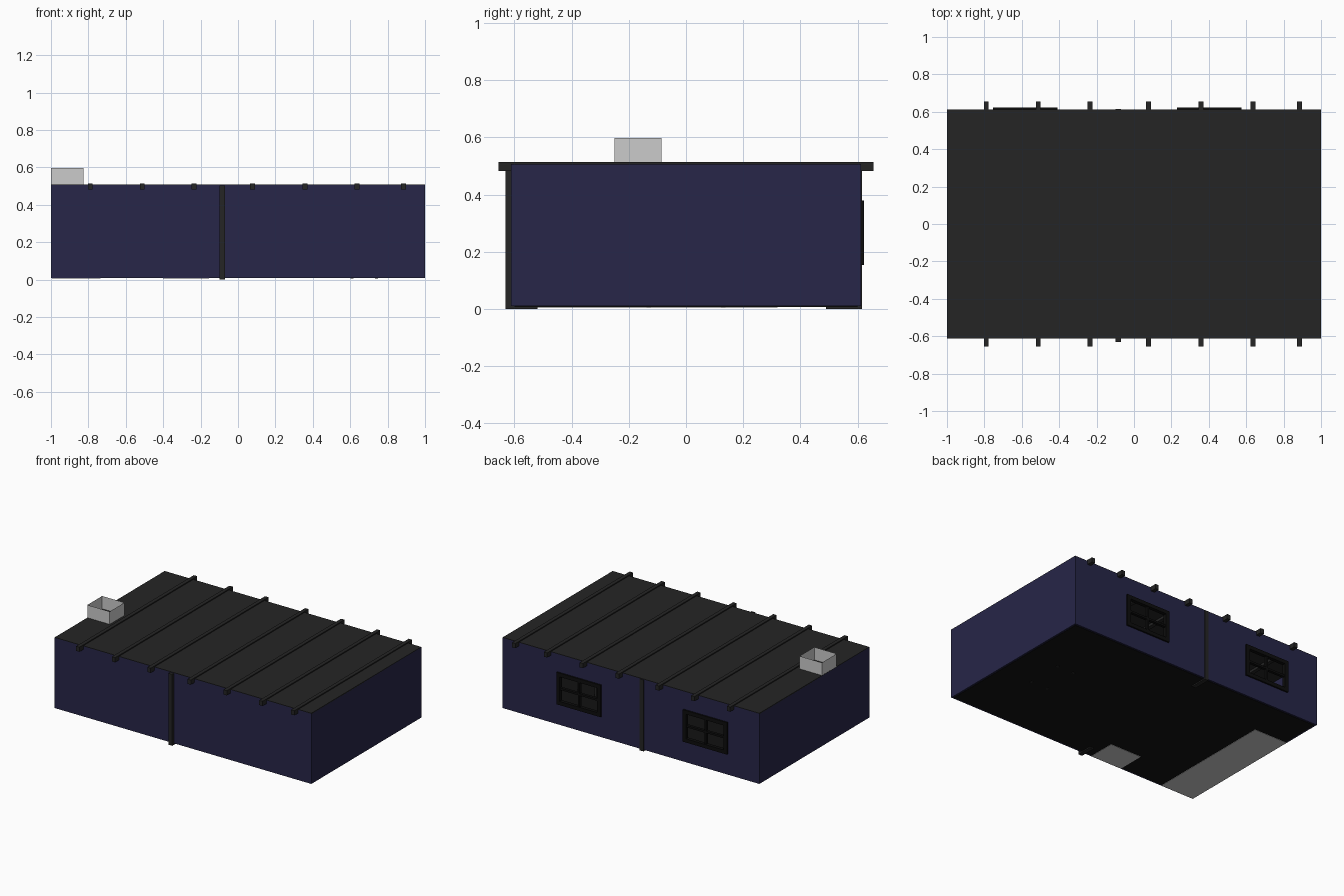
import bpy, bmesh

if "Cube" in bpy.data.objects:
    bpy.data.objects.remove(bpy.data.objects["Cube"])


def material(name, rgb):
    m = bpy.data.materials.new(name)
    m.diffuse_color = (*rgb, 1)
    m.use_nodes = True
    m.node_tree.nodes["Principled BSDF"].inputs["Base Color"].default_value = m.diffuse_color
    return m


WALL = material("navy_wall", (0.020, 0.019, 0.065))
DARK = material("dark_roof", (0.018, 0.018, 0.018))
BLACK = material("black_frame", (0.004, 0.004, 0.004))
FLOOR = material("dark_floor", (0.006, 0.006, 0.006))


def build(name, boxes, mat=None):
    """One object made of boxes given as (x0, x1, y0, y1, z0, z1)."""
    bm = bmesh.new()
    for x0, x1, y0, y1, z0, z1 in boxes:
        for v in bmesh.ops.create_cube(bm, size=1)["verts"]:
            v.co = ((x0 + x1) / 2 + v.co.x * (x1 - x0),
                    (y0 + y1) / 2 + v.co.y * (y1 - y0),
                    (z0 + z1) / 2 + v.co.z * (z1 - z0))
    mesh = bpy.data.meshes.new(name)
    bm.to_mesh(mesh)
    bm.free()
    ob = bpy.data.objects.new(name, mesh)
    bpy.context.collection.objects.link(ob)
    if mat:
        mesh.materials.append(mat)
    return ob


Y, T = 0.612, 0.012          # half depth of the house, wall thickness
Z0, Z1 = 0.155, 0.38         # window bottom and top
WINDOWS = [(-0.755, -0.41), (0.23, 0.575)]
B = 0.026                    # window border width

# plain walls
build("front_wall", [(-1, 1, -Y, -Y + T, 0.01, 0.505)], WALL)
for name, x in (("left_wall", -1), ("right_wall", 1 - T)):
    build(name, [(x, x + T, -Y + T, Y - T, 0.01, 0.505)], WALL)

# back wall with two window openings
back = build("back_wall", [(-1, 1, Y - T, Y, 0.01, 0.505)], WALL)
for i, (a, b) in enumerate(WINDOWS):
    cutter = build(f"window_cutter_{i}", [(a + B / 2, b - B / 2, 0.5, 0.7, Z0 + B / 2, Z1 - B / 2)])
    cutter.hide_render = True
    cutter.hide_set(True)
    cutter.display_type = 'WIRE'
    mod = back.modifiers.new("opening", 'BOOLEAN')
    mod.operation = 'DIFFERENCE'
    mod.solver = 'EXACT'
    mod.object = cutter
bpy.context.view_layer.update()
cut_mesh = bpy.data.meshes.new_from_object(back.evaluated_get(bpy.context.evaluated_depsgraph_get()))
back.modifiers.clear()
back.data = cut_mesh
for ob in [o for o in bpy.data.objects if "cutter" in o.name]:
    bpy.data.objects.remove(ob)

# window frames with cross bars
for i, (a, b) in enumerate(WINDOWS):
    c, m, h = (a + b) / 2, (Z0 + Z1) / 2, 0.007
    y0, y1 = Y - 0.014, 0.623
    build(f"window_frame_{i}", [
        (a, a + B, y0, y1, Z0, Z1), (b - B, b, y0, y1, Z0, Z1),
        (a + B, b - B, y0, y1, Z0, Z0 + B), (a + B, b - B, y0, y1, Z1 - B, Z1),
        (c - h, c + h, y0, y1 - 0.005, Z0 + B, Z1 - B),
        (a + B, b - B, y0, y1 - 0.005, m - h, m + h)], BLACK)

# floor, roof and roof beams
build("floor", [(-1 + T, 1 - T, -Y + T, Y - T, 0.008, 0.014)], FLOOR)
build("roof", [(-1, 1, -Y, Y, 0.500, 0.508)], DARK)
for i, x in enumerate((-0.79, -0.512, -0.235, 0.078, 0.358, 0.637, 0.885)):
    build(f"roof_beam_{i}", [(x - 0.013, x + 0.013, -0.655, 0.655, 0.482, 0.515)], DARK)

# dividing wall, open in the middle, its ends showing on front and back
build("dividing_wall", [
    (-0.10, -0.07, -0.632, -0.52, 0, 0.503),
    (-0.10, -0.07, 0.49, 0.616, 0, 0.503),
    (-0.10, -0.07, -0.52, 0.49, 0.42, 0.503)], DARK)

# hollow flue rising through the roof from the kitchen
flue = build("flue", [(-0.9995, -0.825, -0.25, -0.085, 0.36, 0.598)])
bm = bmesh.new()
bm.from_mesh(flue.data)
bm.normal_update()
bmesh.ops.delete(bm, geom=[f for f in bm.faces if abs(f.normal.z) > 0.5], context='FACES_ONLY')
bm.to_mesh(flue.data)
bm.free()

# kitchen units, visible from below
build("kitchen_counter", [(-0.995, -0.735, -0.605, 0.32, 0.006, 0.19)])
build("kitchen_cabinet", [(-0.40, -0.155, -0.605, -0.41, 0.006, 0.36)])

# dining table with four legs
build("table", [(0.55, 0.80, -0.15, 0.15, 0.15, 0.165)] +
      [(x - 0.008, x + 0.008, y - 0.008, y + 0.008, 0.005, 0.15)
       for x in (0.61, 0.74) for y in (-0.13, 0.13)], DARK)
